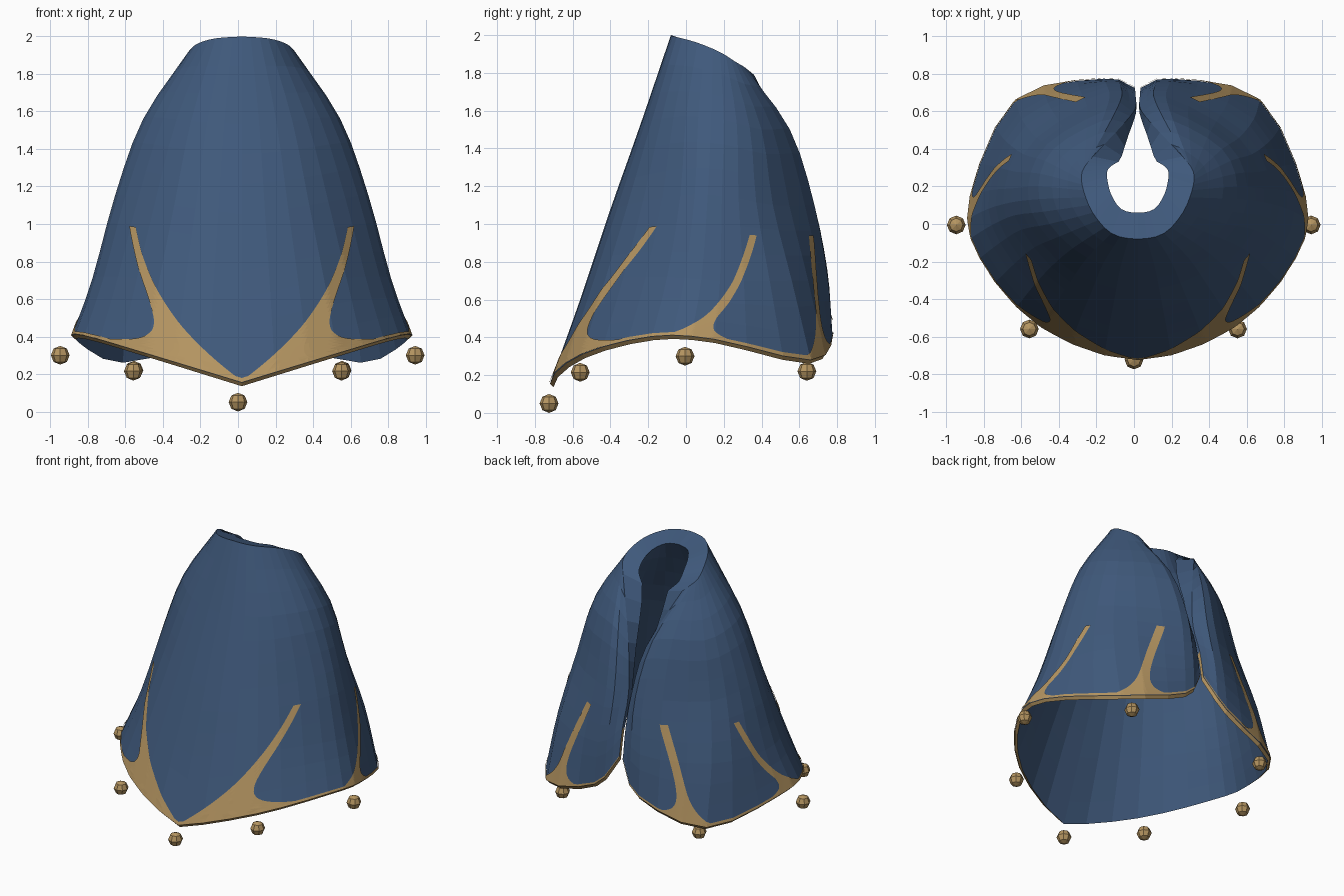
import bpy, bmesh, math
from mathutils import Vector

default_cube = bpy.data.objects.get("Cube")
if default_cube:
    bpy.data.objects.remove(default_cube, do_unlink=True)


def make_material(name, color):
    mat = bpy.data.materials.new(name)
    mat.use_nodes = True
    mat.diffuse_color = color
    mat.node_tree.nodes["Principled BSDF"].inputs["Base Color"].default_value = color
    return mat


blue = make_material("slate blue cloth", (0.05, 0.1, 0.2, 1))
gold = make_material("antique gold", (0.46, 0.3, 0.12, 1))

# Half-cape control columns, front to back opening; each runs from hem to collar
COLUMNS = [
    [(0, -.72, .155), (0, -.56, .6), (0, -.41, 1.05), (0, -.24, 1.53), (0, -.08, 2)],
    [(.51, -.55, .31), (.44, -.43, .7), (.36, -.31, 1.1), (.27, -.18, 1.55), (.14, -.05, 1.99)],
    [(.84, -.18, .405), (.735, -.1, .72), (.62, -.03, 1.15), (.47, 0, 1.57), (.24, .06, 1.96)],
    [(.89, .15, .39), (.79, .18, .7), (.67, .19, 1.15), (.53, .2, 1.55), (.29, .18, 1.91)],
    [(.65, .66, .28), (.62, .56, .7), (.54, .46, 1.1), (.45, .4, 1.5), (.3, .26, 1.86)],
    [(.18, .775, .42), (.17, .75, .72), (.15, .68, 1.1), (.19, .55, 1.5), (.28, .31, 1.83)],
    [(.015, .725, .64), (.012, .69, .85), (.012, .62, 1.08), (.07, .54, 1.4), (.24, .36, 1.79)],
]
U_MAX, V_MAX = len(COLUMNS) - 1, len(COLUMNS[0]) - 1
NU, NV = 18, 12
CENTER_X = 0.02


def spline(points, t, start=None):
    """Catmull-Rom curve through the points, t counted in points."""
    pts = [Vector(p) for p in points]
    pts.insert(0, start or 2 * pts[0] - pts[1])
    pts.append(2 * pts[-1] - pts[-2])
    i = min(max(int(t), 0), len(points) - 2)
    f = t - i
    a, b, c, d = pts[i:i + 4]
    return b + f * (c - a + f * (2 * a - 5 * b + 4 * c - d + f * (3 * (b - c) + d - a))) / 2


def surface(u, v):
    ring = [spline(col, v) for col in COLUMNS]
    # rounded across the front, but the hem still falls to a point
    before = Vector((-ring[1].x, ring[1].y, 2 * ring[0].z - ring[1].z))
    return spline(ring, u, before)


def normal(u, v):
    e = 0.02
    u0, u1 = max(u - e, 0), min(u + e, U_MAX)
    v0, v1 = max(v - e, 0), min(v + e, V_MAX)
    n = (surface(u1, v) - surface(u0, v)).cross(surface(u, v1) - surface(u, v0))
    if u < e:
        n.x = 0
    return n.normalized()


GRID = [[surface(U_MAX * i / NU, V_MAX * j / NV) for j in range(NV + 1)] for i in range(NU + 1)]


def on_facets(u, v, lift):
    """Point just above the faceted cloth."""
    a, b = u * NU / U_MAX, v * NV / V_MAX
    i, j = min(int(a), NU - 1), min(int(b), NV - 1)
    low = GRID[i][j].lerp(GRID[i + 1][j], a - i)
    high = GRID[i][j + 1].lerp(GRID[i + 1][j + 1], a - i)
    return low.lerp(high, b - j) + normal(u, v) * lift


def lining_point(p, height):
    """Lining point: thin at the hem, thick at the collar, towards the neck axis."""
    inward = Vector((-p.x, 0.31 - p.y, 0)).normalized()
    q = p + inward * (0.018 + 0.122 * height ** 3)
    q.z -= 0.02 + 0.025 * height ** 3
    return q


def add_mirrored(name, bm, materials):
    mesh = bpy.data.meshes.new(name)
    bm.to_mesh(mesh)
    bm.free()
    for mat in materials:
        mesh.materials.append(mat)
    obj = bpy.data.objects.new(name, mesh)
    obj.location.x = CENTER_X
    bpy.context.collection.objects.link(obj)
    mirror = obj.modifiers.new("Mirror", "MIRROR")
    mirror.merge_threshold = 0.001


def add_strip(bm, rows):
    """Grid of faces through equally long rows of points."""
    verts = [[bm.verts.new(p) for p in row] for row in rows]
    for r, s in zip(verts, verts[1:]):
        for k in range(len(r) - 1):
            bm.faces.new((r[k], r[k + 1], s[k + 1], s[k]))


# Cape shell: outer cloth, lining that thickens into the collar, and rims
bm = bmesh.new()
outer = [[bm.verts.new(p) for p in col] for col in GRID]
inner = [[bm.verts.new(lining_point(p, j / NV)) for j, p in enumerate(col)] for col in GRID]
for i in range(NU):
    for j in range(NV):
        bm.faces.new((outer[i][j], outer[i + 1][j], outer[i + 1][j + 1], outer[i][j + 1]))
        bm.faces.new((inner[i][j], inner[i][j + 1], inner[i + 1][j + 1], inner[i + 1][j]))
    hem = bm.faces.new((outer[i][0], inner[i][0], inner[i + 1][0], outer[i + 1][0]))
    hem.material_index = 1
    bm.faces.new((outer[i][NV], outer[i + 1][NV], inner[i + 1][NV], inner[i][NV]))
for j in range(NV):
    edge = bm.faces.new((outer[NU][j], inner[NU][j], inner[NU][j + 1], outer[NU][j + 1]))
    edge.material_index = int(edge.calc_center_median().z < 0.85)
add_mirrored("cape", bm, [blue, gold])

# Thin hem band
bm = bmesh.new()
steps = NU * 4
add_strip(bm, [[on_facets(U_MAX * k / steps, v, 0.005) for k in range(steps + 1)] for v in (0, 0.025, 0.05)])
add_mirrored("hem_band", bm, [gold])

# Leaning ribs that flare out into the hem:
# base, lean, top, front flare, its fade, back flare, its fade
RIBS = {
    "front_rib": (.55, .65, 1.65, .52, .4, 1.2, .16),
    "side_rib": (2.74, .5, 1.57, .45, .2, .5, .1),
    "back_rib": (4.25, .24, 1.6, .35, .16, .4, .15),
}
for name, (base, lean, top, front, front_fade, back, back_fade) in RIBS.items():
    bm = bmesh.new()
    rows = []
    for k in range(33):
        v = top * (k / 32) ** 1.4
        middle = base + lean * v
        left = max(middle - 0.055 - front * math.exp(-v / front_fade), 0)
        right = middle + 0.055 + back * math.exp(-v / back_fade)
        rows.append([on_facets(left + (right - left) * m / 14, v, 0.006) for m in range(15)])
    add_strip(bm, rows)
    add_mirrored(name, bm, [gold])

# Faceted beads hanging just below the hem
BEADS = {
    "front_bead": (0, -.725, .05),
    "left_front_bead": (.552, -.56, .215),
    "right_front_bead": (-.558, -.56, .215),
    "left_side_bead": (.945, -.005, .3),
    "right_side_bead": (-.948, -.005, .3),
    "left_back_bead": (.555, .64, .22),
    "right_back_bead": (-.555, .64, .22),
}
for name, place in BEADS.items():
    bpy.ops.mesh.primitive_uv_sphere_add(segments=8, ring_count=4, radius=0.05, location=place)
    bead = bpy.context.object
    bead.name = name
    bead.data.materials.append(gold)
